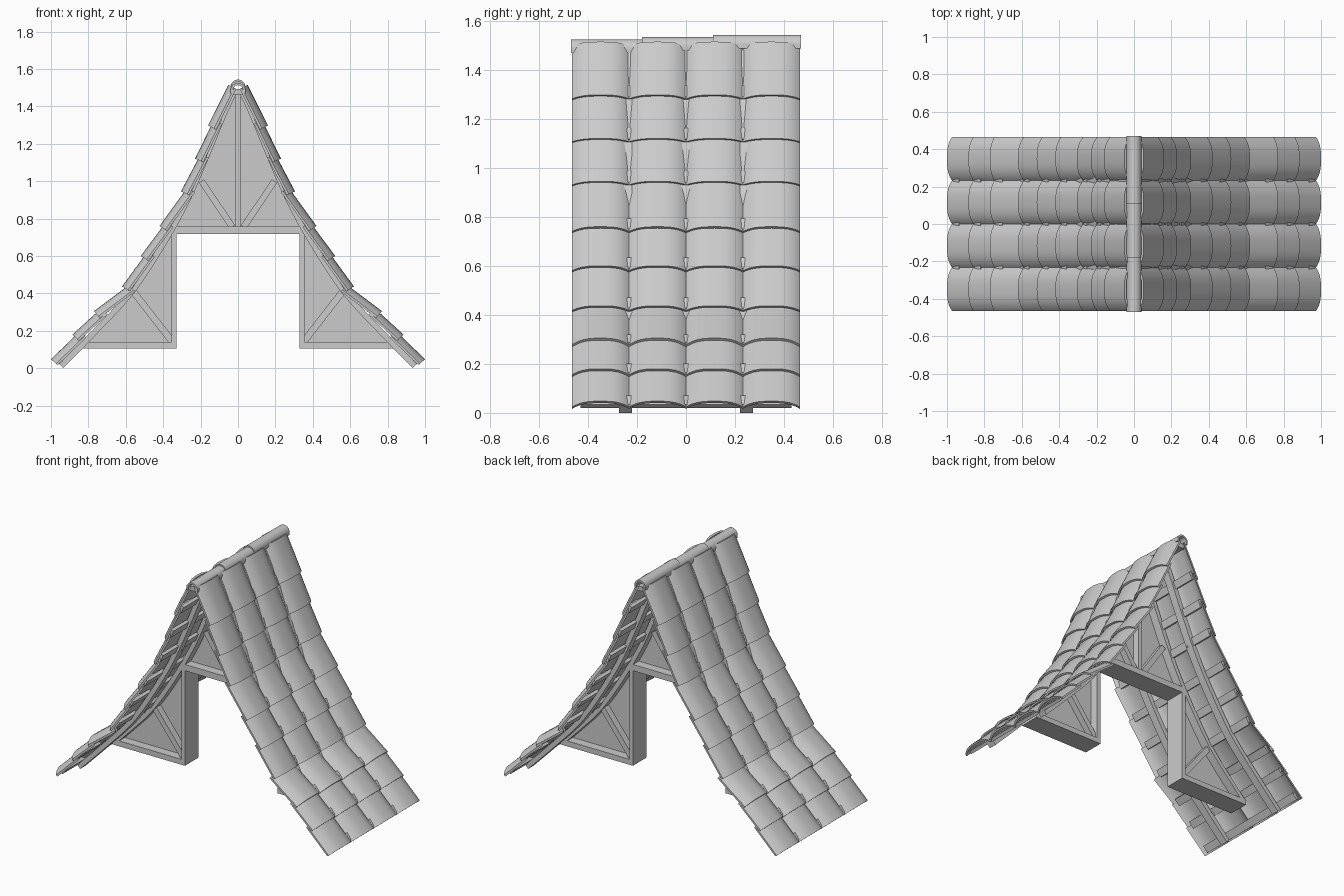
import bpy, bmesh, math
from mathutils import Vector

if "Cube" in bpy.data.objects:
    bpy.data.objects.remove(bpy.data.objects["Cube"])


def finish(name, bm, smooth=False):
    bmesh.ops.recalc_face_normals(bm, faces=bm.faces)
    me = bpy.data.meshes.new(name)
    bm.to_mesh(me)
    bm.free()
    ob = bpy.data.objects.new(name, me)
    bpy.context.collection.objects.link(ob)
    if smooth:
        bpy.ops.object.select_all(action='DESELECT')
        ob.select_set(True)
        bpy.context.view_layer.objects.active = ob
        bpy.ops.object.shade_smooth_by_angle(angle=math.radians(35))
    return ob


def skin(bm, rings):
    """Closed skin through matching rings of points, capped at both ends."""
    vs = [[bm.verts.new(p) for p in r] for r in rings]
    n = len(vs[0])
    for a, b in zip(vs, vs[1:]):
        for i in range(n):
            bm.faces.new((a[i], a[(i + 1) % n], b[(i + 1) % n], b[i]))
    m = n // 2
    for r in (vs[0], vs[-1]):
        for i in range(m - 1):
            bm.faces.new((r[i], r[i + 1], r[n - 2 - i], r[n - 1 - i]))


def bar(bm, pts, t, y0, y1):
    """Bar of thickness t following points in the xz plane."""
    pts = [Vector(p) for p in pts]
    rings = []
    for i, p in enumerate(pts):
        d = (pts[min(i + 1, len(pts) - 1)] - pts[max(i - 1, 0)]).normalized()
        n = Vector((d.y, -d.x)) * t / 2
        a, b = p + n, p - n
        rings.append([(a.x, y0, a.y), (a.x, y1, a.y), (b.x, y1, b.y), (b.x, y0, b.y)])
    skin(bm, rings)


def flip(pts, s):
    return [(s * x, z) for x, z in pts]


def spline(pts, steps=6):
    """Smooth curve through the points."""
    P = [Vector(p) for p in pts]
    P = [2 * P[0] - P[1]] + P + [2 * P[-1] - P[-2]]
    out = []
    for i in range(1, len(P) - 2):
        a, b, c, d = P[i - 1:i + 3]
        for k in range(steps):
            t = k / steps
            out.append(.5 * (2 * b + (c - a) * t + (2 * a - 5 * b + 4 * c - d) * t * t
                             + (3 * b - a - 3 * c + d) * t ** 3))
    return [tuple(p) for p in out + [P[-2]]]


# lower crown edge of every tile row, from eave to ridge
ROWS = [(1.0, .048), (.885, .18), (.77, .305), (.62, .437), (.52, .60),
        (.42, .76), (.305, .945), (.23, 1.12), (.16, 1.298), (.052, 1.515)]
W, SAG, TH, SEG = .2325, .036, .012, 14

tiles, battens = bmesh.new(), bmesh.new()
for s in (1, -1):
    for i in range(9):
        a, b = Vector(ROWS[i]), Vector(ROWS[i + 1])
        d = (b - a).normalized()
        n = Vector((d.y, -d.x))
        if i < 8:
            b = b - n * .018 + d * .035
        # curved clay tiles
        for c in range(4):
            yc = (c - 1.5) * W
            rings = []
            for p in (a, b):
                top, low = [], []
                for k in range(SEG + 1):
                    v = -math.cos(math.pi * k / SEG)
                    h = SAG * (1 - abs(v) ** 3)
                    q = p + n * (h - SAG)
                    r = q - n * TH
                    top.append((s * q.x, yc + v * W / 2, q.y))
                    low.append((s * r.x, yc + v * W / 2, r.y))
                rings.append(top + low[::-1])
            skin(tiles, rings)
        # batten under each row
        m = a - n * .043 + d * .035
        bar(battens, flip([m - d * .025, m + d * .025], s), .02, -.43, .43)
finish("roof_tiles", tiles, True)
finish("tile_battens", battens)

# curved rafters
CURVE = spline([(.945, .011), (.77, .19), (.58, .395), (.43, .615), (.285, .87),
                (.17, 1.13), (.075, 1.36), (.02, 1.475)])
bm = bmesh.new()
for s in (1, -1):
    for y in (-.247, .247):
        bar(bm, flip(CURVE, s), .03, y - .027, y + .027)
finish("rafters", bm, True)

# centre truss: chords, posts, beams and braces
D = .07
chord = [p for p in CURVE if p[1] > .115]
bm = bmesh.new()
bar(bm, [(-.355, .738), (.355, .738)], .04, -D, D)
bar(bm, [(0, .74), (0, 1.47)], .026, -D + .01, D - .01)
for s in (1, -1):
    bar(bm, flip(chord, s), .028, -D, D)
    bar(bm, flip([(.343, .105), (.343, .735)], s), .026, -D, D)
    bar(bm, flip([(.33, .122), (.845, .122)], s), .035, -D, D)
    bar(bm, flip([(.35, .14), (.56, .41)], s), .036, -D + .015, D - .015)
    bar(bm, flip([(.03, .755), (.195, 1.0)], s), .034, -D + .015, D - .015)
finish("truss_frame", bm, True)

# infill panels
bm = bmesh.new()


def panel(pts):
    lo = [bm.verts.new((x, -.012, z)) for x, z in pts]
    f = bm.faces.new(lo)
    g = bmesh.ops.extrude_face_region(bm, geom=[f])
    bmesh.ops.translate(bm, vec=(0, .024, 0),
                        verts=[v for v in g['geom'] if isinstance(v, bmesh.types.BMVert)])


for s in (1, -1):
    panel(flip([(0, .738)] + [p for p in CURVE if p[1] > .738] + [(0, 1.475)], s))
    panel(flip([(.343, .122)] + [p for p in CURVE if .122 < p[1] < .74] + [(.343, .74)], s))
finish("infill_panels", bm)

# ridge pole and stepped ridge caps
bm = bmesh.new()
bar(bm, [(-.028, 1.478), (.028, 1.478)], .03, -.45, .45)
finish("ridge_pole", bm)
bm = bmesh.new()
for y0, y1, top in ((-.47, -.16, 1.525), (-.18, .13, 1.534), (.11, .47, 1.543)):
    rings = []
    for y in (y0, y1):
        outer, inner = [], []
        for k in range(17):
            t = math.pi * k / 16
            for lst, r in ((outer, .04), (inner, .028)):
                lst.append((r * math.cos(t), y, top - .04 + r * math.sin(t)))
        for lst, x in ((outer, .04), (inner, .028)):
            lst.insert(0, (x, y, top - .055))
            lst.append((-x, y, top - .055))
        rings.append(outer + inner[::-1])
    skin(bm, rings)
finish("ridge_caps", bm, True)
